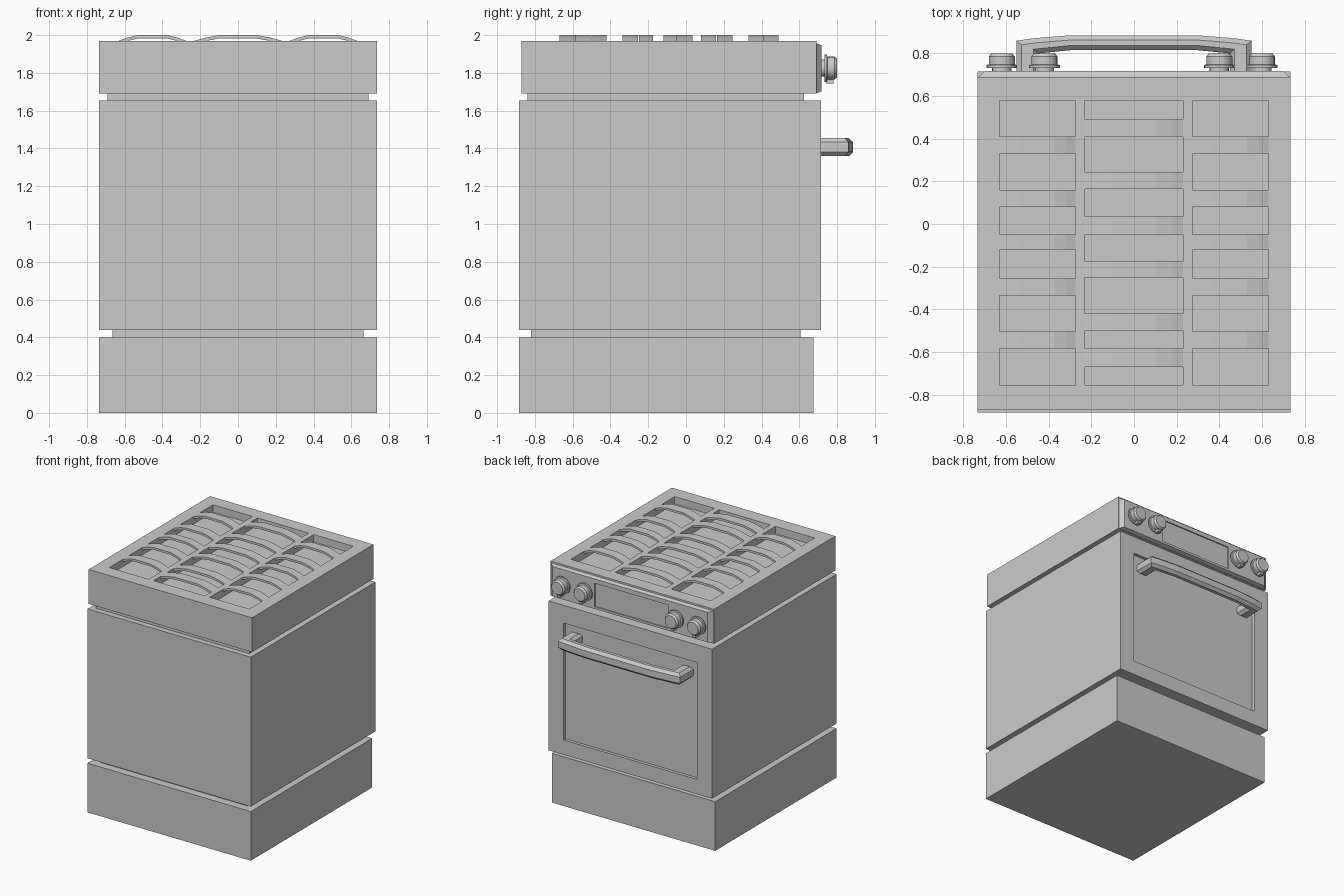
import bpy, bmesh, math
from mathutils import Vector

if "Cube" in bpy.data.objects:
    bpy.data.objects.remove(bpy.data.objects["Cube"])


def new_object(name, bm):
    bmesh.ops.recalc_face_normals(bm, faces=bm.faces)
    mesh = bpy.data.meshes.new(name)
    bm.to_mesh(mesh)
    bm.free()
    ob = bpy.data.objects.new(name, mesh)
    bpy.context.collection.objects.link(ob)
    return ob


def box(name, x, y, z):
    """Box from (min, max) pairs."""
    bm = bmesh.new()
    bmesh.ops.create_cube(bm, size=1)
    for v in bm.verts:
        v.co = Vector(r[0] if c < 0 else r[1] for c, r in zip(v.co, (x, y, z)))
    return new_object(name, bm)


def extrude(name, points, direction, bevel=0):
    """Extrude a closed outline; optionally chamfer the rims of both end faces."""
    bm = bmesh.new()
    face = bm.faces.new([bm.verts.new(p) for p in points])
    res = bmesh.ops.extrude_face_region(bm, geom=[face], use_keep_orig=True)
    top = [g for g in res["geom"] if isinstance(g, bmesh.types.BMVert)]
    bmesh.ops.translate(bm, verts=top, vec=direction)
    if bevel:
        caps = [f for f in bm.faces if len(f.verts) == len(points)]
        rims = list({e for f in caps for e in f.edges})
        bmesh.ops.bevel(bm, geom=rims, offset=bevel, segments=1, affect='EDGES')
    return new_object(name, bm)


def cut(ob, *ranges):
    """Sink a rectangular recess into an object."""
    cutter = box("cutter", *ranges)
    cutter.hide_render = True
    mod = ob.modifiers.new("recess", 'BOOLEAN')
    mod.object, mod.solver = cutter, 'EXACT'
    bpy.context.view_layer.objects.active = ob
    bpy.ops.object.modifier_apply(modifier=mod.name)
    bpy.data.objects.remove(cutter)


def lathe_y(name, profile, x, z, sides=20):
    """Revolve (radius, y) points around an axis along y."""
    bm = bmesh.new()
    verts = [bm.verts.new((r, y, 0)) for r, y in profile]
    edges = [bm.edges.new(p) for p in zip(verts, verts[1:])]
    bmesh.ops.spin(bm, geom=verts + edges, axis=(0, 1, 0), cent=(0, 0, 0),
                   angle=math.tau, steps=sides)
    bmesh.ops.remove_doubles(bm, verts=bm.verts, dist=1e-5)
    bmesh.ops.translate(bm, verts=bm.verts, vec=(x, 0, z))
    ob = new_object(name, bm)
    bpy.ops.object.select_all(action='DESELECT')
    ob.select_set(True)
    bpy.context.view_layer.objects.active = ob
    bpy.ops.object.shade_smooth_by_angle(angle=math.radians(30))
    return ob


W = (-0.735, 0.735)

# Stacked cabinet, separated by narrow necks
box("base_drawer", W, (-0.885, 0.675), (0, 0.40))
box("lower_neck", (-0.665, 0.665), (-0.82, 0.605), (0.40, 0.44))
body = box("oven_body", W, (-0.885, 0.715), (0.44, 1.655))
cut(body, (-0.6, 0.6), (0.69, 0.8), (0.56, 1.51))
box("upper_neck", (-0.69, 0.69), (-0.84, 0.625), (1.655, 1.69))

# Cooktop with three wells
columns = {
    "left": (-0.63, -0.275), "middle": (-0.23, 0.23), "right": (0.275, 0.63)}
top = box("cooktop", W, (-0.87, 0.69), (1.69, 1.97))
for span in columns.values():
    cut(top, span, (-0.755, 0.58), (1.91, 2.1))

# Arched grate bars, staggered between the outer and middle columns
outer_y = [(-0.585, -0.505), (-0.335, -0.255), (-0.12, -0.05), (0.08, 0.16), (0.33, 0.41)]
middle_y = [(-0.67, -0.585), (-0.5, -0.42), (-0.25, -0.175), (-0.05, 0.035),
            (0.165, 0.245), (0.41, 0.49)]
for col, (x0, x1) in columns.items():
    w = x1 - x0
    arch = [(0, 1.97), (0.12, 1.986), (0.28, 2.0), (0.72, 2.0), (0.88, 1.986), (1, 1.97)]
    outline = arch + [(t, z - 0.018) for t, z in reversed(arch)]
    for i, (y0, y1) in enumerate(middle_y if col == "middle" else outer_y):
        extrude(f"grate_bar_{col}_{i}", [(x0 + t * w, y0, z) for t, z in outline],
                (0, y1 - y0, 0))

# Control panel: plate with sloping sides and a sunken display
panel = box("control_panel", W, (0.685, 0.718), (1.69, 1.958))
for v in panel.data.vertices:
    if v.co.y > 0.7:
        v.co.x *= 0.95
        v.co.z += 0.012 if v.co.z < 1.8 else -0.012
cut(panel, (-0.34, 0.32), (0.708, 0.8), (1.72, 1.91))

# Knobs with a small pointer tab
knob = [(0, 0.70), (0.045, 0.70), (0.045, 0.732), (0.072, 0.732), (0.072, 0.746),
        (0.061, 0.748), (0.061, 0.785), (0.05, 0.80), (0, 0.80)]
for i, x in enumerate((-0.62, -0.42, 0.40, 0.60)):
    lathe_y(f"knob_{i}", knob, x, 1.825)
    box(f"knob_pointer_{i}", (x - 0.014, x + 0.014), (0.74, 0.782), (1.745, 1.80))

# Bowed door handle with chamfered edges
half = [(0.55, 0.685), (0.55, 0.86), (0.47, 0.871), (0.3, 0.885)]
inner = [(0.3, 0.815), (0.45, 0.80), (0.45, 0.685)]
outline = ([(-x, y) for x, y in half] + half[::-1]
           + [(x, y) for x, y in inner[::-1]] + [(-x, y) for x, y in inner])
extrude("door_handle", [(x, y, 1.36) for x, y in half[::-1][::-1]]
        + [(-x, y, 1.36) for x, y in half[::-1]]
        + [(-x, y, 1.36) for x, y in inner[::-1]]
        + [(x, y, 1.36) for x, y in inner], (0, 0, 0.095), bevel=0.022)
